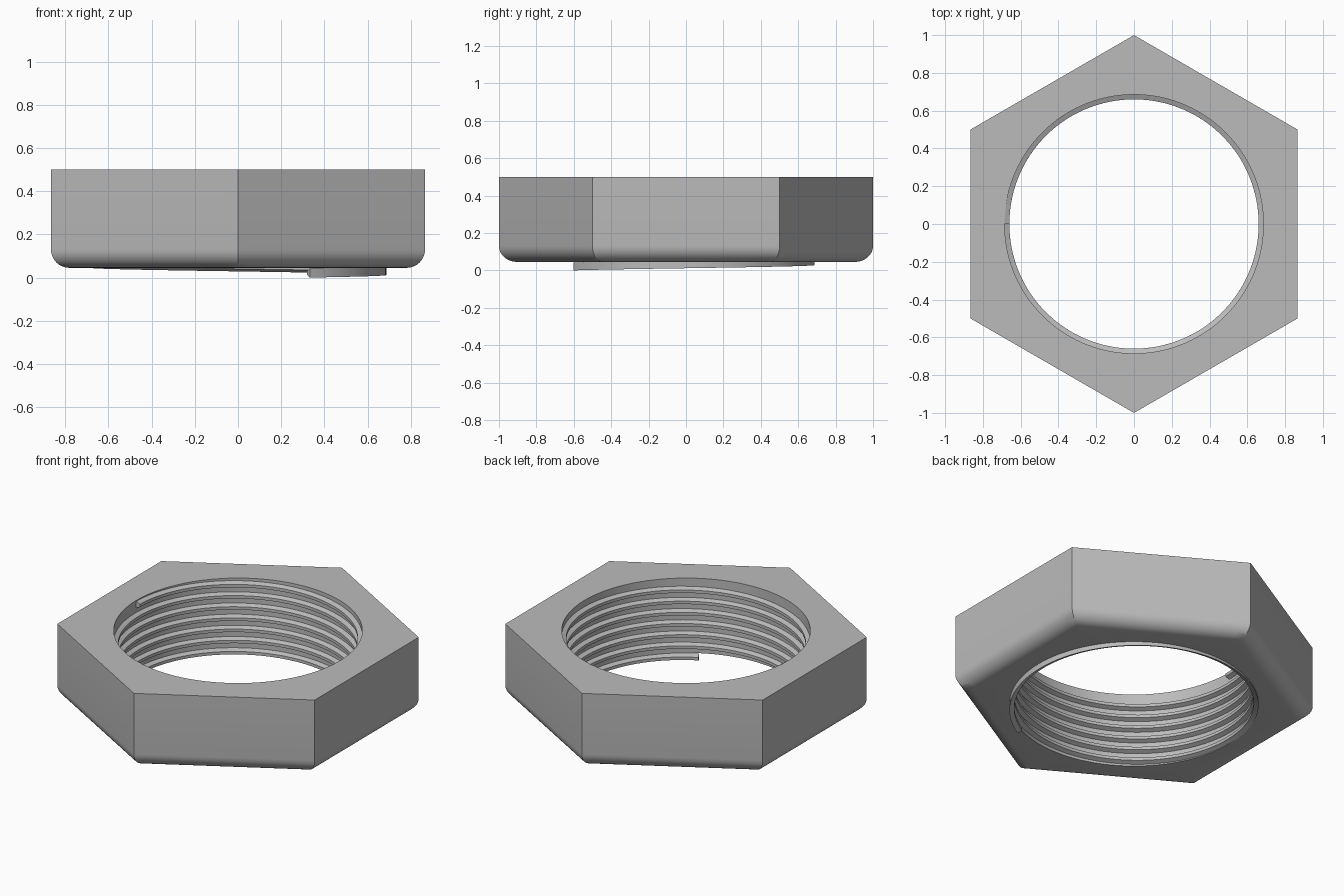
import bpy
import bmesh
from math import sin, cos, pi, radians, tau

default = bpy.data.objects.get("Cube")
if default:
    bpy.data.objects.remove(default, do_unlink=True)

SEGS = 120            # steps per turn, a multiple of six
BASE, TOP = 0.045, 0.5
APOTHEM = 0.866       # centre to flat side
FILLET = 0.085
BORE = 0.685
CREST = 0.66          # inner radius of the thread
PITCH = 0.068

steel = bpy.data.materials.new("steel grey")
steel.use_nodes = True
colour = (0.5, 0.5, 0.5, 1)
steel.diffuse_color = colour
steel.node_tree.nodes["Principled BSDF"].inputs["Base Color"].default_value = colour


def finish(bm, name):
    """Turn a bmesh into a smooth object with sharp edges kept."""
    bmesh.ops.recalc_face_normals(bm, faces=bm.faces[:])
    mesh = bpy.data.meshes.new(name)
    bm.to_mesh(mesh)
    bm.free()
    obj = bpy.data.objects.new(name, mesh)
    bpy.context.collection.objects.link(obj)
    mesh.materials.append(steel)
    bpy.ops.object.select_all(action='DESELECT')
    obj.select_set(True)
    bpy.context.view_layer.objects.active = obj
    bpy.ops.object.shade_smooth_by_angle(angle=radians(30))
    return obj


def bridge(bm, a, b):
    """Join two closed loops of equal length with quads."""
    n = len(a)
    for i in range(n):
        j = (i + 1) % n
        bm.faces.new((a[i], a[j], b[j], b[i]))


def hex_radius(angle, apothem):
    """Distance to a hexagon with corners on the y axis."""
    return apothem / cos((angle + pi / 6) % (pi / 3) - pi / 6)


# Hexagonal body: top, straight sides, rounded lower edge, bore
bm = bmesh.new()
angles = [tau * i / SEGS for i in range(SEGS)]
profile = [(APOTHEM, TOP)]
for k in range(9):
    t = k / 8 * pi / 2
    profile.append((APOTHEM - FILLET * (1 - cos(t)), BASE + FILLET * (1 - sin(t))))
rings = [[bm.verts.new((hex_radius(a, r) * cos(a), hex_radius(a, r) * sin(a), z))
          for a in angles] for r, z in profile]
for z in (BASE, TOP):
    rings.append([bm.verts.new((BORE * cos(a), BORE * sin(a), z)) for a in angles])
for i, ring in enumerate(rings):
    bridge(bm, ring, rings[(i + 1) % len(rings)])
finish(bm, "nut_body")

# Helical thread: a trapezoid ridge that starts just below the body
bm = bmesh.new()
start = radians(-61)
turns = 6 + 241 / 360
steps = round(turns * SEGS)
section = [(BORE + 0.002, 0), (CREST, 0.012), (CREST, 0.03), (BORE + 0.002, 0.042)]
loops = []
for i in range(steps + 1):
    t = turns * i / steps
    a = start + tau * t
    loops.append([bm.verts.new((r * cos(a), r * sin(a), z + PITCH * t))
                  for r, z in section])
for a, b in zip(loops, loops[1:]):
    bridge(bm, a, b)
bm.faces.new(loops[0])
bm.faces.new(loops[-1])
finish(bm, "inner_thread")
